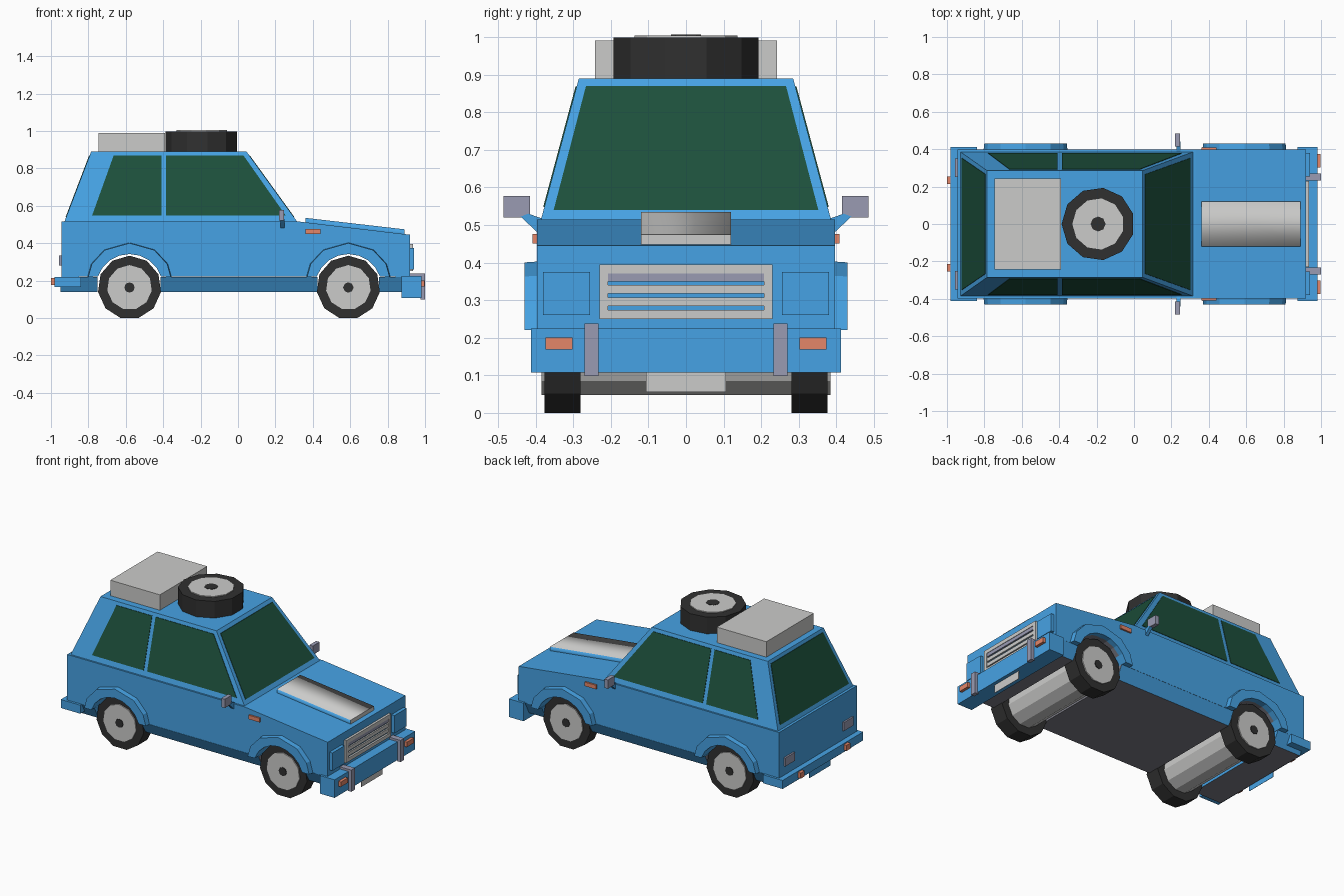
import bpy, bmesh, math

if "Cube" in bpy.data.objects:
    bpy.data.objects.remove(bpy.data.objects["Cube"])


def mat(name, r, g, b):
    m = bpy.data.materials.new(name)
    m.diffuse_color = (r, g, b, 1)
    m.use_nodes = True
    m.node_tree.nodes["Principled BSDF"].inputs["Base Color"].default_value = m.diffuse_color
    return m


BLUE = mat("blue paint", 0.062, 0.365, 0.78)
LIGHT = mat("light grey", 0.60, 0.60, 0.59)
BLACK = mat("tyre black", 0.03, 0.03, 0.03)
GLASS = mat("green glass", 0.012, 0.08, 0.045)
ORANGE = mat("orange lamp", 0.78, 0.24, 0.14)
STEEL = mat("steel grey", 0.32, 0.33, 0.45)
FLOOR = mat("dark underside", 0.20, 0.20, 0.235)


def loft(name, a, b, *mats, rule=None):
    """Solid between two matching rings; rule picks the material by face normal."""
    bm = bmesh.new()
    va = [bm.verts.new(p) for p in a]
    vb = [bm.verts.new(p) for p in b]
    n = len(va)
    bm.faces.new(va)
    bm.faces.new(vb[::-1])
    for i in range(n):
        j = (i + 1) % n
        bm.faces.new((va[i], vb[i], vb[j], va[j]))
    bmesh.ops.recalc_face_normals(bm, faces=bm.faces)
    bm.normal_update()
    if rule:
        for f in bm.faces:
            f.material_index = rule(f.normal)
    me = bpy.data.meshes.new(name)
    bm.to_mesh(me)
    bm.free()
    for m in mats:
        me.materials.append(m)
    ob = bpy.data.objects.new(name, me)
    bpy.context.collection.objects.link(ob)
    return ob


def rect(x0, x1, y0, y1, z):
    return [(x0, y0, z), (x1, y0, z), (x1, y1, z), (x0, y1, z)]


def box(name, x0, x1, y0, y1, z0, z1, m):
    return loft(name, rect(x0, x1, y0, y1, z0), rect(x0, x1, y0, y1, z1), m)


def side(pts, y):
    return [(x, y, z) for x, z in pts]


def disc_y(name, cx, cz, r, y0, y1, n, m):
    p = [(cx + r * math.sin(2 * math.pi * i / n), cz + r * math.cos(2 * math.pi * i / n))
         for i in range(n)]
    return loft(name, side(p, y0), side(p, y1), m)


def disc_z(name, cx, r, z0, z1, n, m):
    p = [(cx - r * math.cos(2 * math.pi * i / n), r * math.sin(2 * math.pi * i / n))
         for i in range(n)]
    return loft(name, [(x, y, z0) for x, y in p], [(x, y, z1) for x, y in p], m)


def arch(cx, r=0.179):
    """Wheel opening from front to rear above z 0.22."""
    return [(cx + r * math.cos(math.radians(a)), 0.163 + r * math.sin(math.radians(a)))
            for a in [18.9 + i * 142.2 / 8 for i in range(9)]]


AXLES = (("front", 0.59), ("rear", -0.58))
under = lambda n: 1 if n.z < -0.5 else 0

# Main body with wheel openings in the side profile
prof = [(-0.945, 0.22), (-0.945, 0.515), (0.33, 0.515), (0.92, 0.445), (0.92, 0.22)]
prof += arch(0.59) + arch(-0.58)
loft("body", side(prof, -0.397), side(prof, 0.397), BLUE, FLOOR, rule=under)

# Sills tapering in to the floor
for nm, x0, x1 in (("rear", -0.95, -0.75), ("middle", -0.415, 0.425), ("front", 0.755, 0.91)):
    loft(nm + "_sill", rect(x0, x1, -0.397, 0.397, 0.22), rect(x0, x1, -0.355, 0.355, 0.14),
         BLUE, FLOOR, rule=lambda n: 1 if n.z < -0.8 or (x1 == 0.425 and abs(n.x) > 0.5) else 0)

# Cabin
loft("cabin", rect(-0.93, 0.32, -0.387, 0.387, 0.51), rect(-0.785, 0.045, -0.285, 0.285, 0.89), BLUE)


def t(z):
    return (z - 0.51) / 0.38


# Windscreen and rear window
for nm, bx, tx, d in (("windscreen", 0.32, 0.045, 1), ("rear_window", -0.93, -0.785, -1)):
    rings = []
    for o in (-0.004, 0.003):
        x = lambda z: bx + (tx - bx) * t(z) + o * d
        rings.append([(x(0.54), -0.352, 0.54), (x(0.54), 0.352, 0.54),
                      (x(0.87), 0.266, 0.87), (x(0.87), -0.266, 0.87)])
    loft(nm, *rings, GLASS)

# Side windows
panes = {"rear_side_window": [(-0.78, 0.548), (-0.41, 0.548), (-0.41, 0.868), (-0.665, 0.868)],
         "front_side_window": [(-0.385, 0.548), (0.255, 0.548), (0.03, 0.868), (-0.385, 0.868)]}
for s in (1, -1):
    for nm, p in panes.items():
        loft(nm, *[[(x, s * (0.387 - 0.102 * t(z) + o), z) for x, z in p]
                   for o in (-0.004, 0.003)], GLASS)

# Raised bonnet strip: pale top, blue sides, softly shaded
bulge = loft("bonnet_bulge",
             [(0.362, -0.12, 0.49), (0.362, 0.12, 0.49), (0.362, 0.12, 0.535), (0.362, -0.12, 0.535)],
             [(0.89, -0.12, 0.43), (0.89, 0.12, 0.43), (0.89, 0.12, 0.474), (0.89, -0.12, 0.474)],
             LIGHT, BLUE, rule=lambda n: 1 if abs(n.y) > 0.5 else 0)
for f in bulge.data.polygons:
    f.use_smooth = abs(f.normal.x) < 0.5

# Wheels, axles and arch flares
flare = [(-0.225, 0.22), (-0.205, 0.29), (-0.135, 0.365), (0, 0.403),
         (0.135, 0.365), (0.205, 0.29), (0.225, 0.22)]
for nm, cx in AXLES:
    disc_y(nm + "_axle", cx, 0.163, 0.12, -0.384, 0.384, 11, LIGHT)
    for s in (1, -1):
        disc_y(nm + "_tyre", cx, 0.163, 0.17, s * 0.28, s * 0.377, 11, BLACK)
        disc_y(nm + "_hub_cap", cx, 0.163, 0.028, s * 0.37, s * 0.388, 8, BLACK)
        wide = [(cx + x, z) for x, z in flare]
        slim = [(cx + x * 0.98, 0.22 + (z - 0.22) * 0.985) for x, z in flare]
        loft(nm + "_arch_flare", side(wide + arch(cx), s * 0.39),
             side(slim + arch(cx), s * 0.43), BLUE)

# Bumpers and plates
box("front_bumper", 0.875, 0.98, -0.412, 0.412, 0.107, 0.224, BLUE)
box("rear_bumper", -0.98, -0.84, -0.412, 0.412, 0.165, 0.22, BLUE)
box("front_plate", 0.956, 0.958, -0.107, 0.107, 0.055, 0.11, LIGHT)
box("rear_plate", -0.958, -0.956, -0.107, 0.107, 0.112, 0.17, BLUE)

# Grille frame, recess and slats
for z0, z1 in ((0.25, 0.274), (0.371, 0.395)):
    box("grille_rail", 0.91, 0.935, -0.23, 0.23, z0, z1, LIGHT)
box("grille_recess", 0.91, 0.923, -0.21, 0.21, 0.27, 0.375, BLUE)
for z, m in ((0.284, LIGHT), (0.317, LIGHT), (0.349, STEEL)):
    box("grille_slat", 0.92, 0.932, -0.207, 0.207, z, z + 0.023, m)

# Parts mirrored left and right
for s in (1, -1):
    def pair(nm, x0, x1, y0, y1, z0, z1, m):
        box(nm, x0, x1, *sorted((s * y0, s * y1)), z0, z1, m)
    pair("grille_post", 0.91, 0.935, 0.207, 0.23, 0.274, 0.371, LIGHT)
    pair("headlight", 0.91, 0.942, 0.255, 0.38, 0.26, 0.375, BLUE)
    pair("overrider_face", 0.975, 1.0, 0.233, 0.27, 0.098, 0.238, STEEL)
    pair("overrider_top", 0.92, 0.98, 0.233, 0.27, 0.22, 0.238, STEEL)
    pair("front_indicator", 0.975, 0.998, 0.302, 0.374, 0.168, 0.2, ORANGE)
    pair("rear_indicator", -1.0, -0.975, 0.215, 0.255, 0.177, 0.213, ORANGE)
    pair("side_indicator", 0.36, 0.44, 0.39, 0.408, 0.45, 0.476, ORANGE)
    pair("tail_light", -0.956, -0.94, 0.25, 0.35, 0.28, 0.335, STEEL)
    pair("mirror", 0.22, 0.245, 0.415, 0.485, 0.52, 0.577, STEEL)
    arm = [(0.385, 0.518), (0.395, 0.48), (0.44, 0.522), (0.42, 0.53)]
    loft("mirror_arm", *[[(x, s * y, z) for y, z in arm] for x in (0.227, 0.248)], BLUE)

# Roof load: luggage box and spare wheel
box("luggage_box", -0.745, -0.39, -0.242, 0.242, 0.885, 0.99, LIGHT)
disc_z("spare_tyre", -0.192, 0.195, 0.885, 0.998, 11, BLACK)
disc_z("spare_hub", -0.192, 0.138, 0.99, 1.004, 11, LIGHT)
disc_z("spare_hub_cap", -0.192, 0.04, 1.0, 1.006, 8, BLACK)
